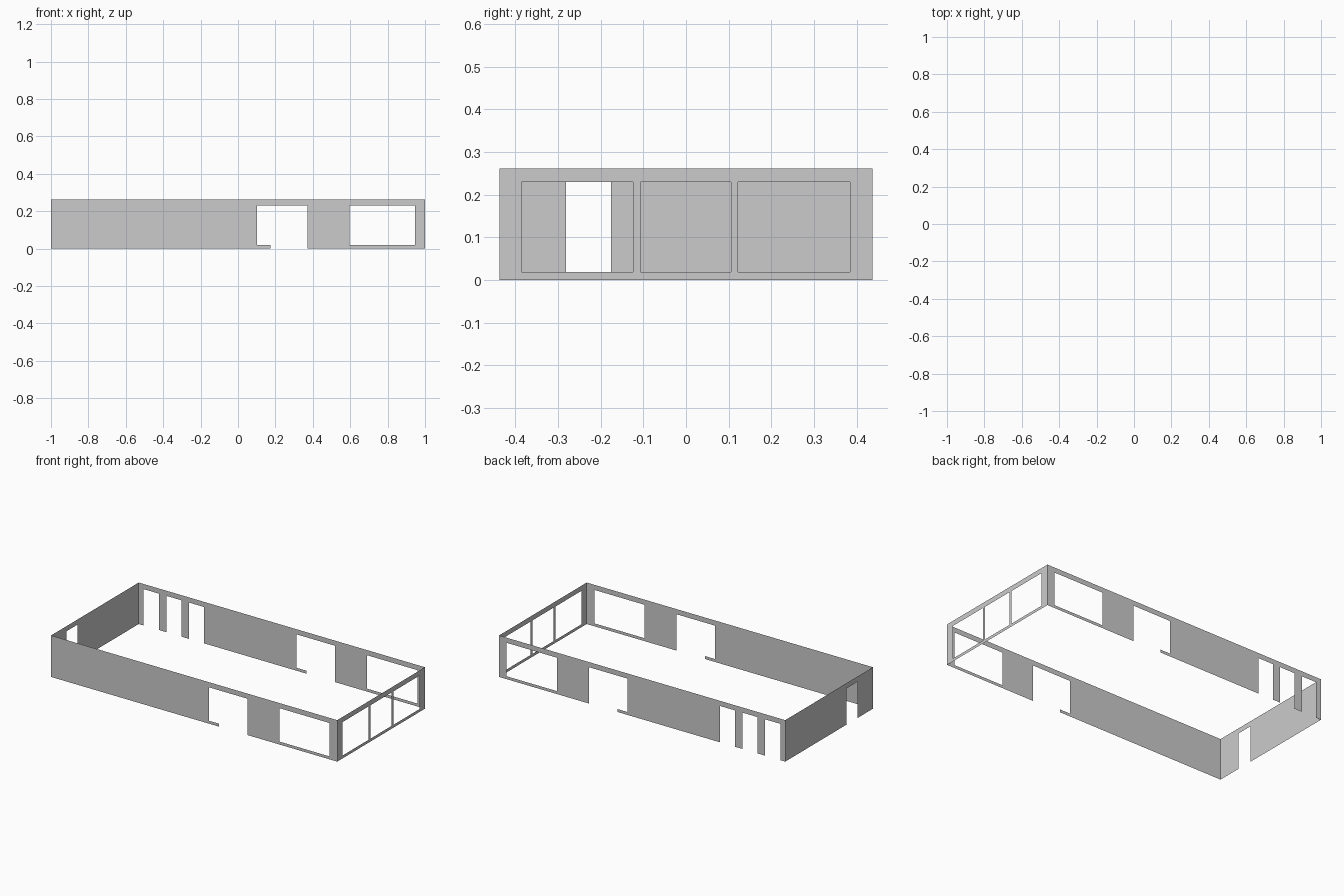
import bpy, bmesh
from mathutils import Vector

if "Cube" in bpy.data.objects:
    bpy.data.objects.remove(bpy.data.objects["Cube"])

HX, HY, H = 1.0, 0.4375, 0.262   # half length, half width, wall height
SILL, HEAD = 0.0185, 0.2295      # bottom and top of the openings


def wall(name, half, place, openings):
    """Thin sheet wall with rectangular openings (u0, u1, z0, z1)."""
    us = sorted({-half, half, *[u for o in openings for u in o[:2]]})
    zs = sorted({0.0, H, *[z for o in openings for z in o[2:]]})
    bm = bmesh.new()
    for u0, u1 in zip(us, us[1:]):
        for z0, z1 in zip(zs, zs[1:]):
            uc, zc = (u0 + u1) / 2, (z0 + z1) / 2
            if any(o[0] < uc < o[1] and o[2] < zc < o[3] for o in openings):
                continue
            corners = [(u0, z0), (u1, z0), (u1, z1), (u0, z1)]
            bm.faces.new([bm.verts.new(place(u, z)) for u, z in corners])
    bmesh.ops.remove_doubles(bm, verts=bm.verts, dist=1e-5)
    # every face looks outward
    for f in bm.faces:
        f.normal_update()
        c = f.calc_center_median()
        out = Vector((c.x, 0, 0)) if abs(abs(c.x) - HX) < 1e-5 else Vector((0, c.y, 0))
        if f.normal.dot(out) < 0:
            f.normal_flip()
    mesh = bpy.data.meshes.new(name)
    bm.to_mesh(mesh)
    bm.free()
    bpy.context.collection.objects.link(bpy.data.objects.new(name, mesh))


def window(a, b):
    return (a, b, SILL, HEAD)


def door(a, b):
    return (a, b, 0.0, HEAD)


# long walls share a big window and a doorway with a side light
shared = [window(0.102, 0.174), door(0.174, 0.371), window(0.596, 0.947)]
wall("front_wall", HX, lambda u, z: (u, -HY, z), shared)

# back wall has three narrow doors as well
narrow = [door(a, a + 0.105) for a in (-0.965, -0.807, -0.649)]
wall("back_wall", HX, lambda u, z: (u, HY, z), shared + narrow)

# end walls: three-part glazing on the right, one door on the left
wall("right_wall", HY, lambda u, z: (HX, u, z),
     [window(-0.386, -0.124), window(-0.107, 0.106), window(0.122, 0.385)])
wall("left_wall", HY, lambda u, z: (-HX, u, z), [door(-0.281, -0.176)])
